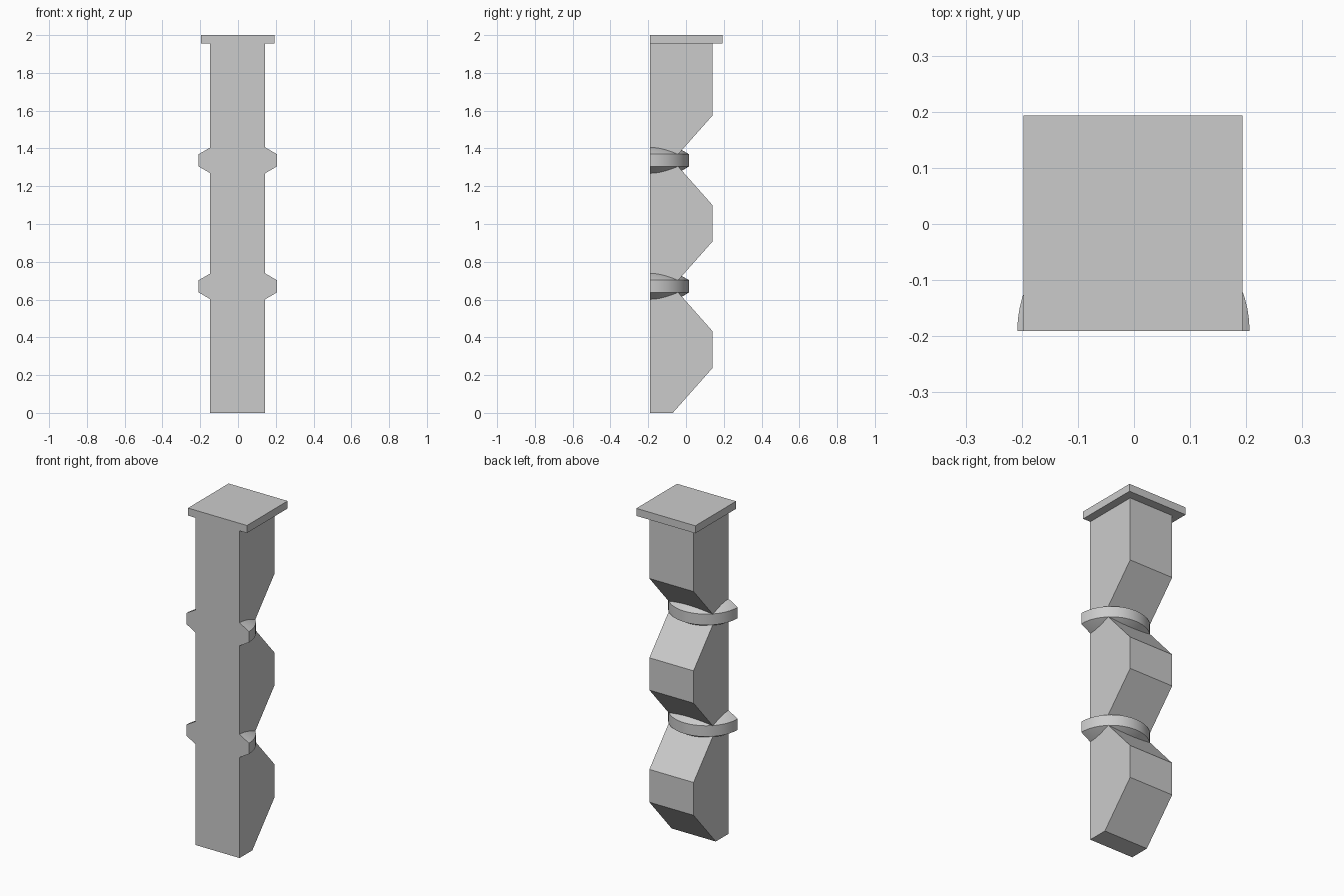
import bpy, bmesh, math
from mathutils import Vector

cube = bpy.data.objects.get("Cube")
if cube:
    bpy.data.objects.remove(cube)

grey = bpy.data.materials.new("plain_grey")
grey.use_nodes = True
COLOUR = (0.6, 0.6, 0.6, 1)
grey.diffuse_color = COLOUR
grey.node_tree.nodes["Principled BSDF"].inputs["Base Color"].default_value = COLOUR

FRONT = -0.191   # flat front plane shared by all parts
CX = -0.002      # middle of the post across x


def finish(name, bm):
    bmesh.ops.recalc_face_normals(bm, faces=bm.faces[:])
    mesh = bpy.data.meshes.new(name)
    bm.to_mesh(mesh)
    bm.free()
    mesh.materials.append(grey)
    obj = bpy.data.objects.new(name, mesh)
    bpy.context.collection.objects.link(obj)
    return obj


def extrude_x(name, profile, half):
    """Extrude a (y, z) profile across x."""
    bm = bmesh.new()
    face = bm.faces.new([bm.verts.new((CX - half, y, z)) for y, z in profile])
    out = bmesh.ops.extrude_face_region(bm, geom=[face])
    verts = [v for v in out["geom"] if isinstance(v, bmesh.types.BMVert)]
    bmesh.ops.translate(bm, verts=verts, vec=(2 * half, 0, 0))
    return finish(name, bm)


def half_ring(name, z):
    """Half disc with sloping upper and lower faces, flat at the front."""
    radius, band, tip = 0.207, 0.0325, 0.153
    bm = bmesh.new()
    pts = [(0, -tip), (radius, -band), (radius, band), (0, tip)]
    verts = [bm.verts.new((CX + r + 0.001, FRONT, z + h)) for r, h in pts]
    edges = [bm.edges.new(pair) for pair in zip(verts, verts[1:])]
    bmesh.ops.spin(bm, geom=verts + edges, cent=Vector((CX + 0.001, FRONT, z)),
                   axis=(0, 0, 1), angle=math.pi, steps=32)
    bmesh.ops.remove_doubles(bm, verts=bm.verts[:], dist=0.0001)
    bmesh.ops.holes_fill(bm, edges=[e for e in bm.edges if e.is_boundary], sides=0)
    obj = finish(name, bm)
    bpy.ops.object.select_all(action="DESELECT")
    obj.select_set(True)
    bpy.context.view_layer.objects.active = obj
    bpy.ops.object.shade_smooth_by_angle(angle=math.radians(25))


# Post with two V notches and a tapered foot at the back
BACK, NOTCH, RISE = 0.14, -0.07, 0.237
ring_heights = (0.67, 1.337)
profile = [(FRONT, 0), (NOTCH, 0), (BACK, RISE)]
for z in ring_heights:
    profile += [(BACK, z - RISE), (NOTCH, z), (BACK, z + RISE)]
profile += [(BACK, 1.955), (FRONT, 1.955)]
extrude_x("post", profile, 0.146)

# Square cap slab
extrude_x("cap_slab", [(FRONT, 1.955), (0.193, 1.955), (0.193, 2), (FRONT, 2)], 0.195)

# Half rings seated in the notches
for label, z in zip(("lower", "upper"), ring_heights):
    half_ring(label + "_half_ring", z)
